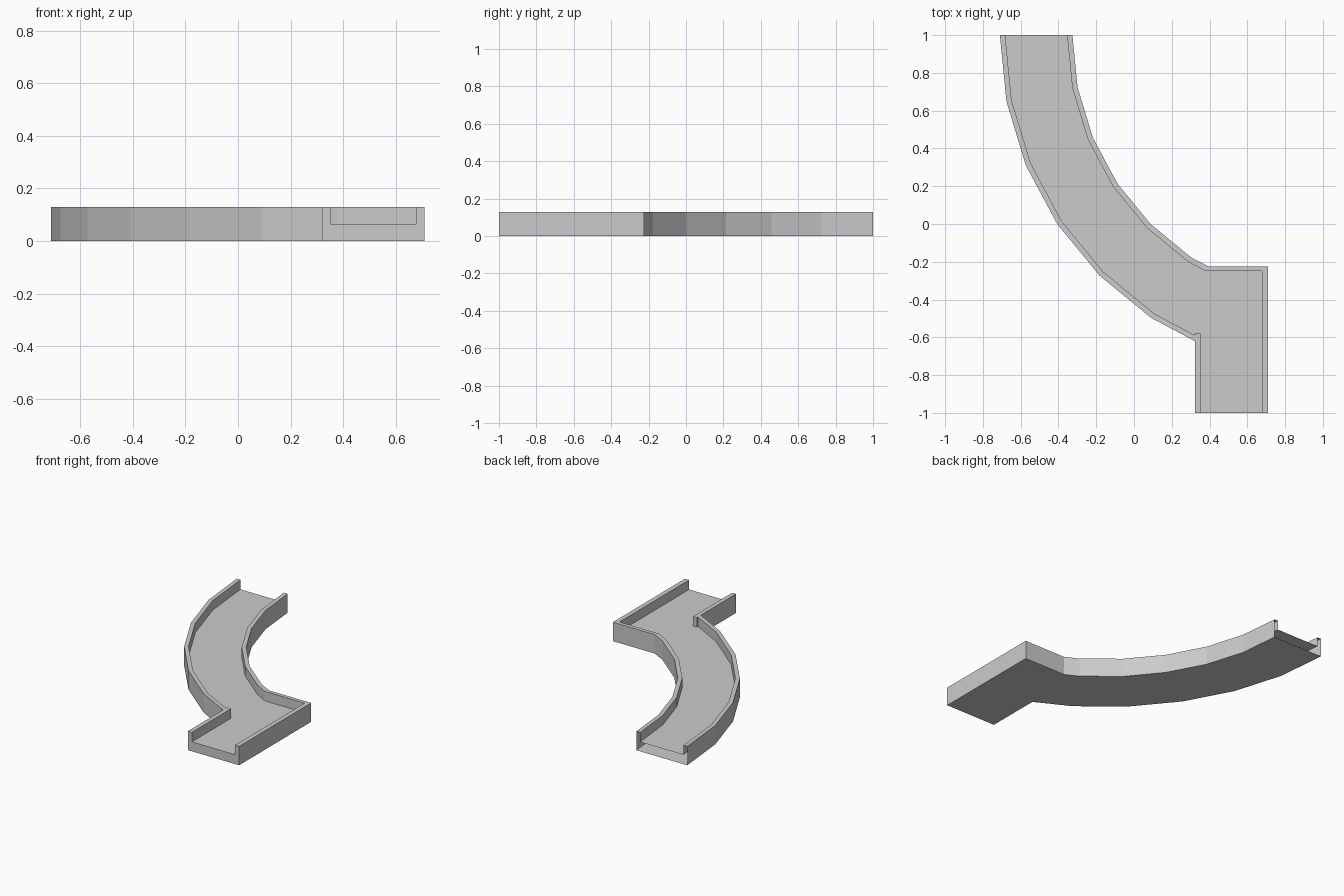
import bpy
import bmesh
from math import cos, sin, radians

if "Cube" in bpy.data.objects:
    bpy.data.objects.remove(bpy.data.objects["Cube"])

FLOOR_Z, TOP_Z = 0.064, 0.129
CX, CY = 1.09, 1.0          # shared centre of all bend arcs
STEP = radians(11.25)


def arc(radius):
    """Faceted bend, from the back end towards the front."""
    return [(CX - radius * cos(i * STEP), CY - radius * sin(i * STEP)) for i in range(6)]


# Wall lines in plan, back to front
left_outer = arc(1.80) + [(0.322, -0.62), (0.322, -1)]
left_inner = arc(1.772) + [(0.322, -0.589), (0.322, -0.577), (0.352, -0.577), (0.352, -1)]
right_outer = arc(1.416) + [(0.393, -0.224), (0.709, -0.224), (0.709, -1)]
right_inner = arc(1.444) + [(0.38, -0.25), (0.677, -0.25), (0.677, -1)]

bm = bmesh.new()


def row(points, z):
    return [bm.verts.new((x, y, z)) for x, y in points]


def strip(a, b):
    for i in range(len(a) - 1):
        bm.faces.new((a[i], a[i + 1], b[i + 1], b[i]))


# Side walls: outer face, flat rim, inner face
sides = []
for outer, inner in ((left_outer, left_inner), (right_outer, right_inner)):
    base, rim_out = row(outer, 0), row(outer, TOP_Z)
    rim_in, floor = row(inner, TOP_Z), row(inner, FLOOR_Z)
    strip(base, rim_out)
    strip(rim_in, floor)
    bm.faces.new(rim_out + rim_in[::-1])
    sides.append((base, rim_out, rim_in, floor))

left, right = sides
# Underside and channel floor
bm.faces.new(left[0] + right[0][::-1])
bm.faces.new(left[3] + right[3][::-1])
# U-shaped front end; the back end stays open
bm.faces.new([r[-1] for r in left] + [r[-1] for r in right[::-1]])

bmesh.ops.recalc_face_normals(bm, faces=bm.faces[:])
# The underside must face down
bm.normal_update()
under = min(bm.faces, key=lambda f: f.calc_center_median().z)
if under.normal.z > 0:
    bmesh.ops.reverse_faces(bm, faces=bm.faces[:])

mesh = bpy.data.meshes.new("curved_channel")
bm.to_mesh(mesh)
bm.free()
channel = bpy.data.objects.new("curved_channel", mesh)
bpy.context.collection.objects.link(channel)
